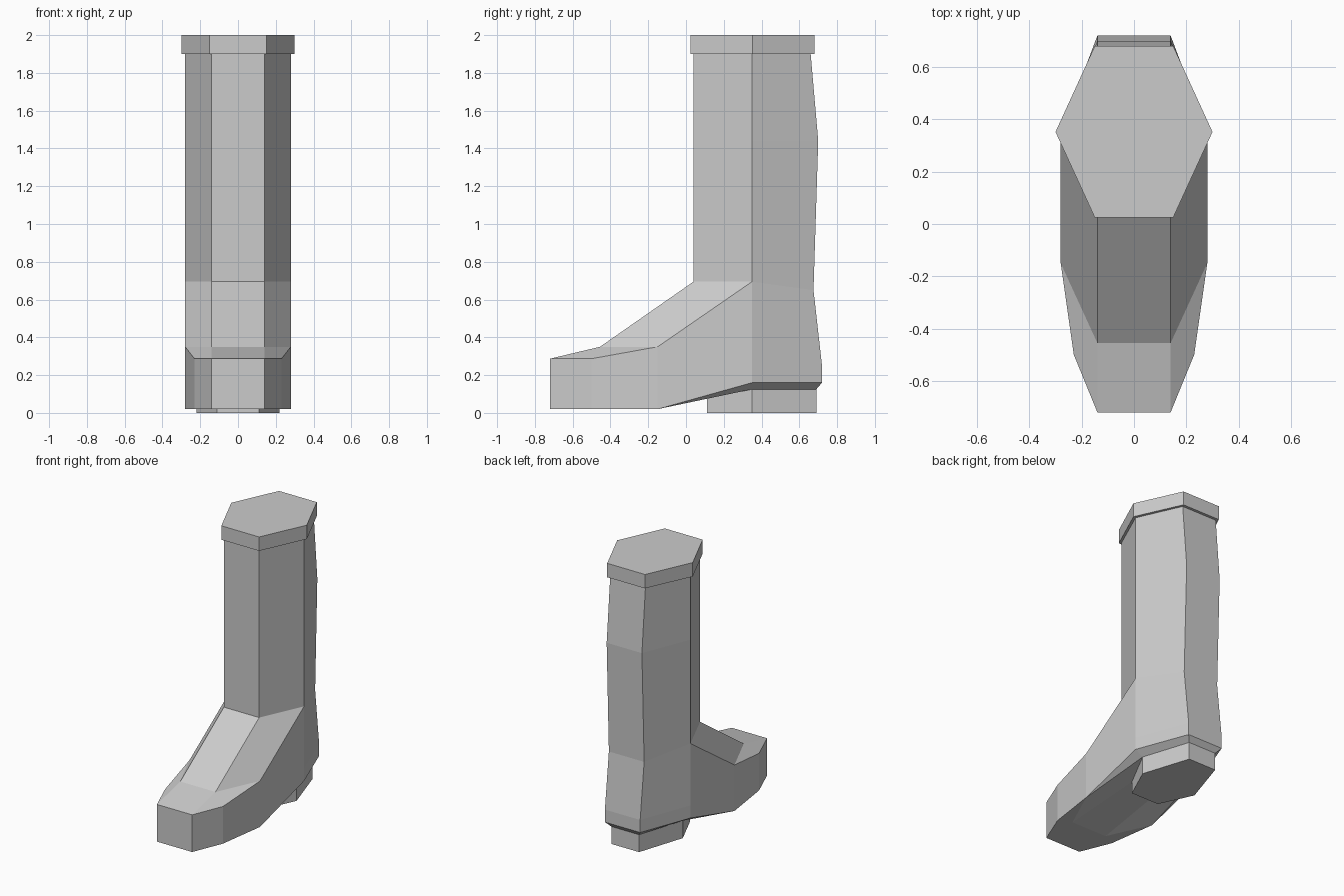
import bpy, bmesh

if "Cube" in bpy.data.objects:
    bpy.data.objects.remove(bpy.data.objects["Cube"])


def make(name, faces):
    """Weld a list of polygons into one flat-shaded object."""
    bm = bmesh.new()
    for pts in faces:
        bm.faces.new([bm.verts.new(p) for p in pts])
    bmesh.ops.remove_doubles(bm, verts=bm.verts, dist=1e-4)
    bmesh.ops.recalc_face_normals(bm, faces=bm.faces)
    me = bpy.data.meshes.new(name)
    bm.to_mesh(me)
    bm.free()
    ob = bpy.data.objects.new(name, me)
    bpy.context.collection.objects.link(ob)
    return ob


def flip(pts):
    return [(-x, y, z) for x, y, z in pts]


def strip(a, b):
    """Quads joining two edge lines of equal length."""
    return [[a[i], b[i], b[i + 1], a[i + 1]] for i in range(len(a) - 1)]


def hexagon(front, mid, back):
    half = [front, mid, back]
    return half + flip(half)[::-1]


def prism(name, ring, z0, z1):
    lo = [(x, y, z0) for x, y in ring]
    hi = [(x, y, z1) for x, y in ring]
    make(name, [lo, hi] + strip(lo + lo[:1], hi + hi[:1]))


def ring2d(xi, xm, front, mid, back):
    return [(xi, front), (xm, mid), (xi, back), (-xi, back), (-xm, mid), (-xi, front)]


# Cuff and heel: six-sided slabs
prism("cuff", ring2d(0.15, 0.30, 0.025, 0.352, 0.68), 1.9, 2.0)
prism("heel", ring2d(0.11, 0.22, 0.11, 0.35, 0.69), 0.0, 0.125)

# Boot edge line running down the front, over the toe and back under the sole
front = [(0.14, 0.04, 1.9), (0.14, 0.04, 0.695), (0.14, -0.455, 0.35), (0.14, -0.72, 0.287),
         (0.14, -0.72, 0.02), (0.14, -0.455, 0.02), (0.11, 0.11, 0.085)]
# Matching line along the widest edge of the foot
side = [(0.28, 0.35, 1.9), (0.28, 0.35, 0.695), (0.28, -0.15, 0.35), (0.23, -0.5, 0.287),
        (0.23, -0.5, 0.02), (0.28, -0.15, 0.02), (0.22, 0.35, 0.125)]
# Calf and ankle lines down the back
back = [(0.14, 0.66, 1.9), (0.14, 0.70, 1.44), (0.14, 0.675, 0.65),
        (0.14, 0.72, 0.25), (0.14, 0.72, 0.16), (0.11, 0.69, 0.125)]
rear_side = [(0.28, 0.35, z) for z in (1.9, 1.44, 0.695, 0.25, 0.16)] + [side[-1]]
# The widest edge has a calf point, so the front strip gets one as well
front.insert(1, (0.14, 0.04, 1.44))
side.insert(1, (0.28, 0.35, 1.44))

half = strip(front, side) + strip(rear_side, back)
half += [
    [side[2], side[3], side[6], rear_side[4], rear_side[3]],  # instep side
    [side[3], side[4], side[5], side[6]],                     # toe side
    [side[6], side[7], rear_side[4]],                         # sole bevel
]
faces = half + [flip(f) for f in half]
faces += strip(front, flip(front)) + strip(back, flip(back))
faces += [hexagon(front[i], side[i], back[i]) for i in (0, -1)]
make("boot", faces)
